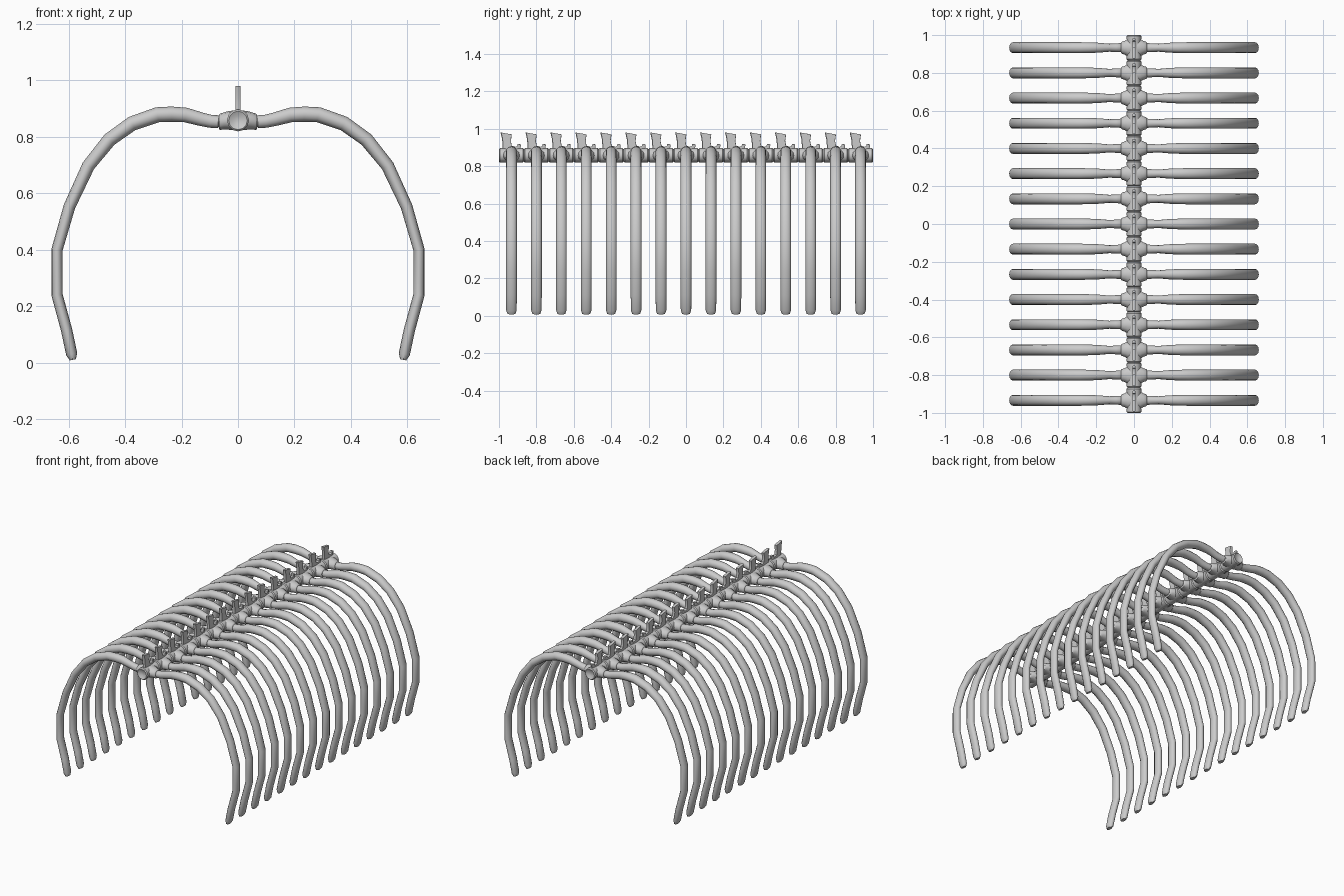
import bpy, bmesh
from math import cos, sin, pi
from mathutils import Vector

if "Cube" in bpy.data.objects:
    bpy.data.objects.remove(bpy.data.objects["Cube"])

COUNT, STEP, ZC = 15, 2 / 15, 0.858


def loft(bm, rings):
    """Skin a list of vertex-coordinate rings and cap both ends."""
    vs = [[bm.verts.new(p) for p in r] for r in rings]
    n = len(vs[0])
    for a, b in zip(vs, vs[1:]):
        for i in range(n):
            j = (i + 1) % n
            bm.faces.new((a[i], a[j], b[j], b[i]))
    bm.faces.new(vs[0][::-1])
    bm.faces.new(vs[-1])


def finish(bm, name):
    bmesh.ops.recalc_face_normals(bm, faces=bm.faces)
    me = bpy.data.meshes.new(name)
    bm.to_mesh(me)
    bm.free()
    for p in me.polygons:
        p.use_smooth = True
    me.set_sharp_from_angle(angle=0.75)
    return me


def rib_mesh(side):
    # centre line x, z, then half thickness in the arch plane and along y
    path = [(.064, .852, .017, .018), (.070, .853, .023, .024), (.098, .855, .023, .023),
            (.130, .862, .024, .021), (.185, .877, .026, .026), (.235, .880, .027, .028),
            (.285, .878, .027, .029), (.375, .847, .026, .029), (.455, .790, .025, .029),
            (.530, .697, .023, .029), (.597, .553, .021, .029), (.641, .400, .020, .029),
            (.641, .240, .020, .029), (.607, .115, .020, .029), (.589, .030, .020, .028),
            (.585, .010, .011, .021)]
    bm, rings, n = bmesh.new(), [], 12
    for k, (x, z, w, d) in enumerate(path):
        a, b = path[max(k - 1, 0)], path[min(k + 1, len(path) - 1)]
        t = Vector((b[0] - a[0], b[1] - a[1])).normalized()
        nx, nz = -t.y, t.x
        rings.append([(side * (x + nx * w * cos(2 * pi * i / n)), d * sin(2 * pi * i / n),
                       z + nz * w * cos(2 * pi * i / n)) for i in range(n)])
    loft(bm, rings)
    return finish(bm, "rib")


def vertebra_mesh():
    bm, n = bmesh.new(), 12
    # spool-shaped body with dished ends
    h = STEP / 2
    prof = [(-h + .01, .015), (-h, .033), (-h + .006, .039), (-.035, .038), (0, .035),
            (.035, .038), (h - .006, .039), (h, .033), (h - .01, .015)]
    loft(bm, [[(r * cos(2 * pi * i / n), y, ZC + r * sin(2 * pi * i / n)) for i in range(n)]
              for y, r in prof])
    # side processes that meet the ribs
    for s in (-1, 1):
        loft(bm, [[(s * x, d * cos(2 * pi * i / n), z + w * sin(2 * pi * i / n))
                   for i in range(n)]
                  for x, z, w, d in [(.015, ZC, .035, .05), (.034, ZC, .033, .046),
                                     (.050, .856, .030, .036), (.064, .853, .029, .032),
                                     (.068, .853, .024, .028)]])
    # upright spine plate with a small rear horn
    plate = [(-.058, .98), (-.028, .975), (.002, .97), (-.003, .935), (.002, .910), (.022, .903),
             (.034, .907), (.037, .918), (.051, .917), (.046, .87), (-.047, .87),
             (-.047, .91), (-.050, .945)]
    core = [(y * .92 - .001, z) for y, z in plate]
    loft(bm, [[(-.009, y, z) for y, z in core], [(-.005, y, z) for y, z in plate],
              [(.005, y, z) for y, z in plate], [(.009, y, z) for y, z in core]])
    return finish(bm, "vertebra")


parts = [("vertebra", vertebra_mesh()), ("rib_left", rib_mesh(-1)), ("rib_right", rib_mesh(1))]
for k in range(COUNT):
    for name, me in parts:
        ob = bpy.data.objects.new(f"{name}_{k + 1}", me)
        ob.location.y = (k - (COUNT - 1) / 2) * STEP
        bpy.context.collection.objects.link(ob)
